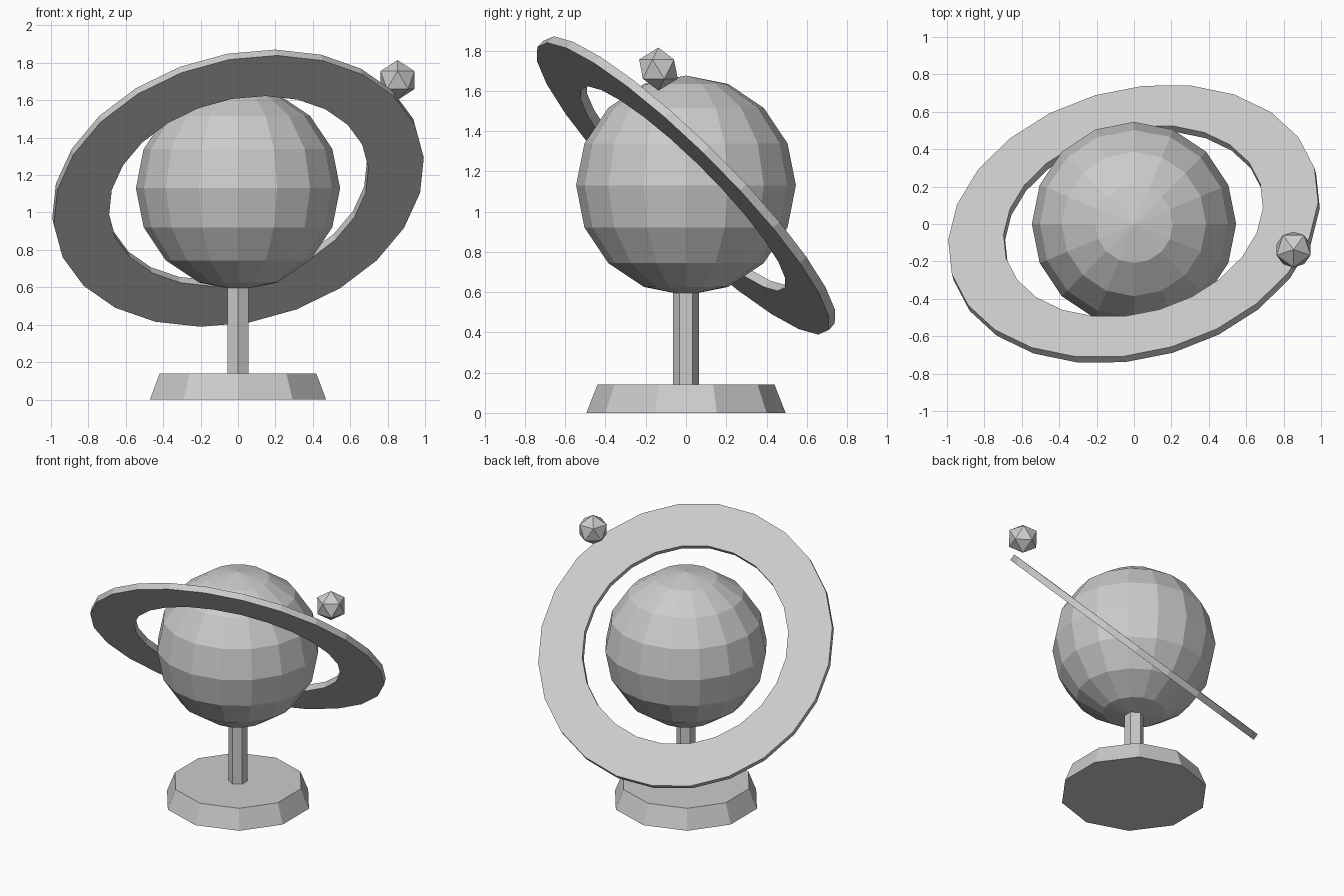
import bpy
import bmesh
from math import radians, pi, sin, cos
from mathutils import Matrix

cube = bpy.data.objects.get("Cube")
if cube:
    bpy.data.objects.remove(cube, do_unlink=True)

# One plain grey for the whole ornament
GREY = (0.6, 0.6, 0.6, 1.0)
grey = bpy.data.materials.new("light grey")
grey.use_nodes = True
grey.diffuse_color = GREY
grey.node_tree.nodes["Principled BSDF"].inputs["Base Color"].default_value = GREY


def add_part(name, bm, location=(0, 0, 0), rotation=(0, 0, 0)):
    """Turn a bmesh into a flat-shaded object."""
    bmesh.ops.recalc_face_normals(bm, faces=bm.faces)
    mesh = bpy.data.meshes.new(name)
    bm.to_mesh(mesh)
    bm.free()
    mesh.materials.append(grey)
    obj = bpy.data.objects.new(name, mesh)
    obj.location = location
    obj.rotation_euler = [radians(a) for a in rotation]
    bpy.context.collection.objects.link(obj)
    return obj


def prism(name, sides, r_bottom, r_top, z0, z1):
    """Upright tapered prism with a corner pointing to the front."""
    bm = bmesh.new()
    bmesh.ops.create_cone(bm, cap_ends=True, segments=sides, radius1=r_bottom,
                          radius2=r_top, depth=z1 - z0,
                          matrix=Matrix.Translation((0, 0, (z0 + z1) / 2)))
    front = min(bm.verts, key=lambda v: v.co.y)
    turn = -pi / 2 - Matrix.Identity(2).col[0].angle_signed(front.co.xy) * -1
    bmesh.ops.rotate(bm, verts=bm.verts, matrix=Matrix.Rotation(turn, 3, "Z"))
    return add_part(name, bm)


def flat_ring(name, sides, r_in, r_out, thickness, **place):
    """Annulus made by sweeping a rectangular section round the axis."""
    bm = bmesh.new()
    h = thickness / 2
    section = [(r_in, -h), (r_out, -h), (r_out, h), (r_in, h)]
    loops = []
    for i in range(sides):
        a = 2 * pi * i / sides
        loops.append([bm.verts.new((r * cos(a), r * sin(a), z)) for r, z in section])
    for i, loop in enumerate(loops):
        following = loops[(i + 1) % sides]
        for j in range(4):
            k = (j + 1) % 4
            bm.faces.new((loop[j], loop[k], following[k], following[j]))
    return add_part(name, bm, **place)


CENTRE = (0, 0, 1.13)

# Stand
prism("base", 10, 0.495, 0.44, 0, 0.14)
prism("stem", 6, 0.065, 0.065, 0.13, 0.64)

# Planet
ball = bmesh.new()
bmesh.ops.create_uvsphere(ball, u_segments=16, v_segments=8, radius=0.546)
add_part("planet", ball, CENTRE)

# Tilted ring
flat_ring("planet_ring", 24, 0.708, 1.01, 0.045,
          location=CENTRE, rotation=(-45, -10.2, 5.8))

# Small moon
moon = bmesh.new()
bmesh.ops.create_icosphere(moon, subdivisions=1, radius=0.107)
add_part("moon", moon, (0.853, -0.137, 1.708), (0, 0, -90))
